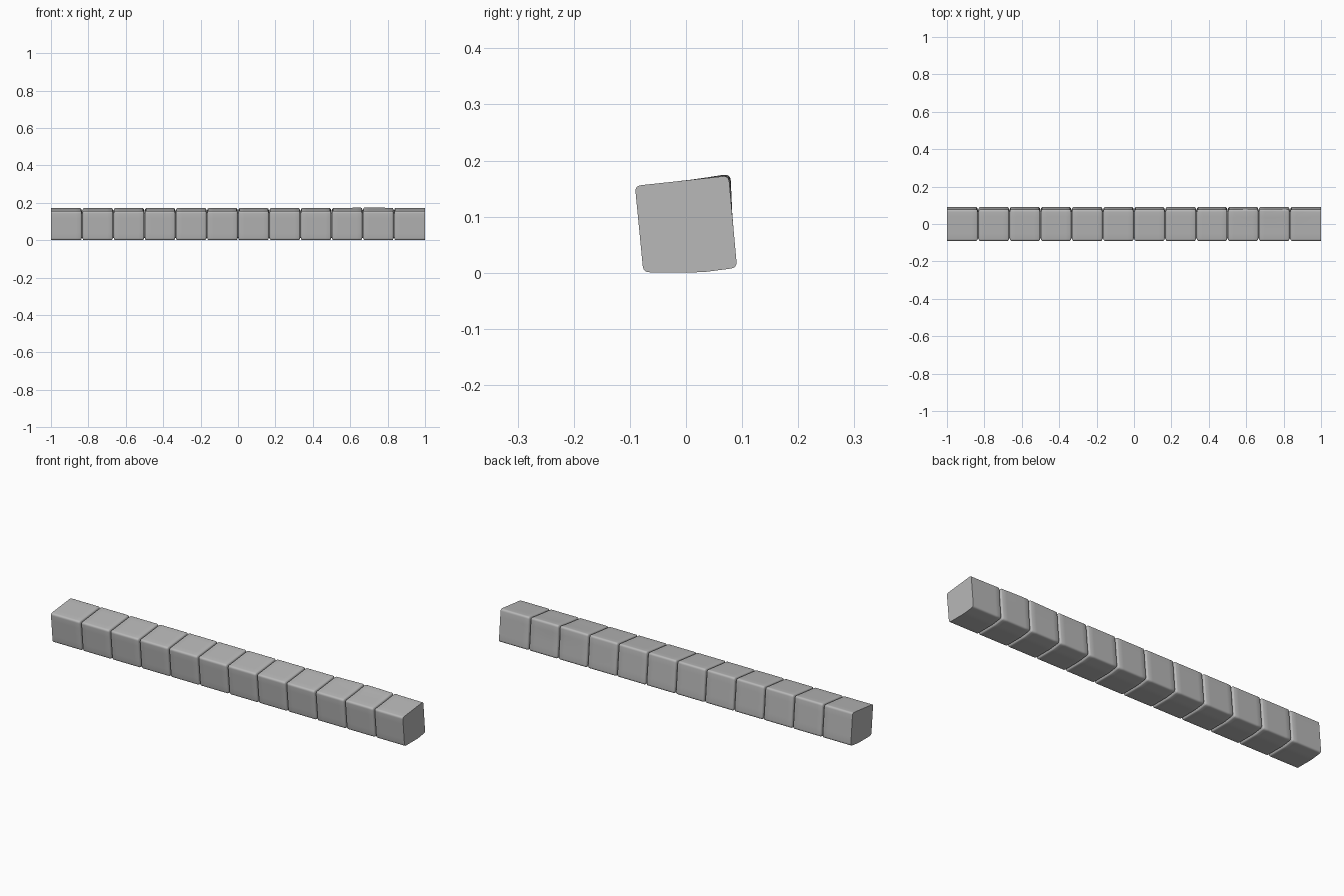
import bpy, bmesh, math
from mathutils import Vector

old = bpy.data.objects.get("Cube")
if old:
    bpy.data.objects.remove(old, do_unlink=True)

grey = bpy.data.materials.new("stone_grey")
grey.use_nodes = True
colour = (0.48, 0.48, 0.48, 1)
grey.diffuse_color = colour
bsdf = grey.node_tree.nodes["Principled BSDF"]
bsdf.inputs["Base Color"].default_value = colour
bsdf.inputs["Roughness"].default_value = 0.8

BLOCKS = 12
LENGTH = 2 / BLOCKS
CENTRE = Vector((0, 0.086))
BULGE_CORNER = Vector((0.077, 0.169))


def rounded_profile(corners, radius, steps=4, edge_steps=5):
    """Tilted square section with rounded corners and subdivided sides."""
    arcs = []
    for i, c in enumerate(corners):
        a = c + (corners[i - 1] - c).normalized() * radius
        b = c + (corners[(i + 1) % len(corners)] - c).normalized() * radius
        arcs.append([a * (1 - t) ** 2 + c * 2 * t * (1 - t) + b * t * t
                     for t in (k / steps for k in range(steps + 1))])
    points = []
    for i, arc in enumerate(arcs):
        points += arc
        start, end = arc[-1], arcs[(i + 1) % len(arcs)][0]
        points += [start.lerp(end, k / edge_steps) for k in range(1, edge_steps)]
    return points


corners = [Vector(p) for p in ((-0.076, 0.001), (0.03, 0.001),
                               (0.091, 0.009), (0.076, 0.173), (-0.091, 0.155))]
profile = rounded_profile(corners, 0.011)

# Stations along the beam: rounded shoulders dip into a groove at each joint
stations = [(-1, 0)]
for i in range(BLOCKS):
    x = -1 + i * LENGTH
    if i:
        stations += [(x - 0.009, 0), (x - 0.006, 0.0015), (x - 0.0035, 0.005),
                     (x - 0.002, 0.012), (x + 0.002, 0.012),
                     (x + 0.0035, 0.005), (x + 0.006, 0.0015), (x + 0.009, 0)]
    stations += [(x + LENGTH * k / 5, 0) for k in range(1, 5)]
stations.append((1, 0))

# Loft the stations, with a slight swelling on the upper back edge near one end
bm = bmesh.new()
rings = []
for x, inset in stations:
    ring = []
    swell = 0.004 * math.exp(-((x - 0.7) / 0.15) ** 2)
    for p in profile:
        near = math.exp(-((p - BULGE_CORNER).length / 0.04) ** 2)
        q = CENTRE + (p - CENTRE) * (1 - inset / 0.083)
        q += (p - CENTRE).normalized() * swell * near
        ring.append(bm.verts.new((x, q.x, q.y)))
    rings.append(ring)
for a, b in zip(rings, rings[1:]):
    for i in range(len(profile)):
        j = (i + 1) % len(profile)
        bm.faces.new((a[i], a[j], b[j], b[i]))
bm.faces.new(rings[0])
bm.faces.new(rings[-1])
bmesh.ops.recalc_face_normals(bm, faces=bm.faces)

mesh = bpy.data.meshes.new("segmented_beam")
bm.to_mesh(mesh)
bm.free()
mesh.materials.append(grey)
beam = bpy.data.objects.new("segmented_beam", mesh)
bpy.context.collection.objects.link(beam)
bpy.ops.object.select_all(action='DESELECT')
beam.select_set(True)
bpy.context.view_layer.objects.active = beam
bpy.ops.object.shade_smooth_by_angle(angle=math.radians(35))
